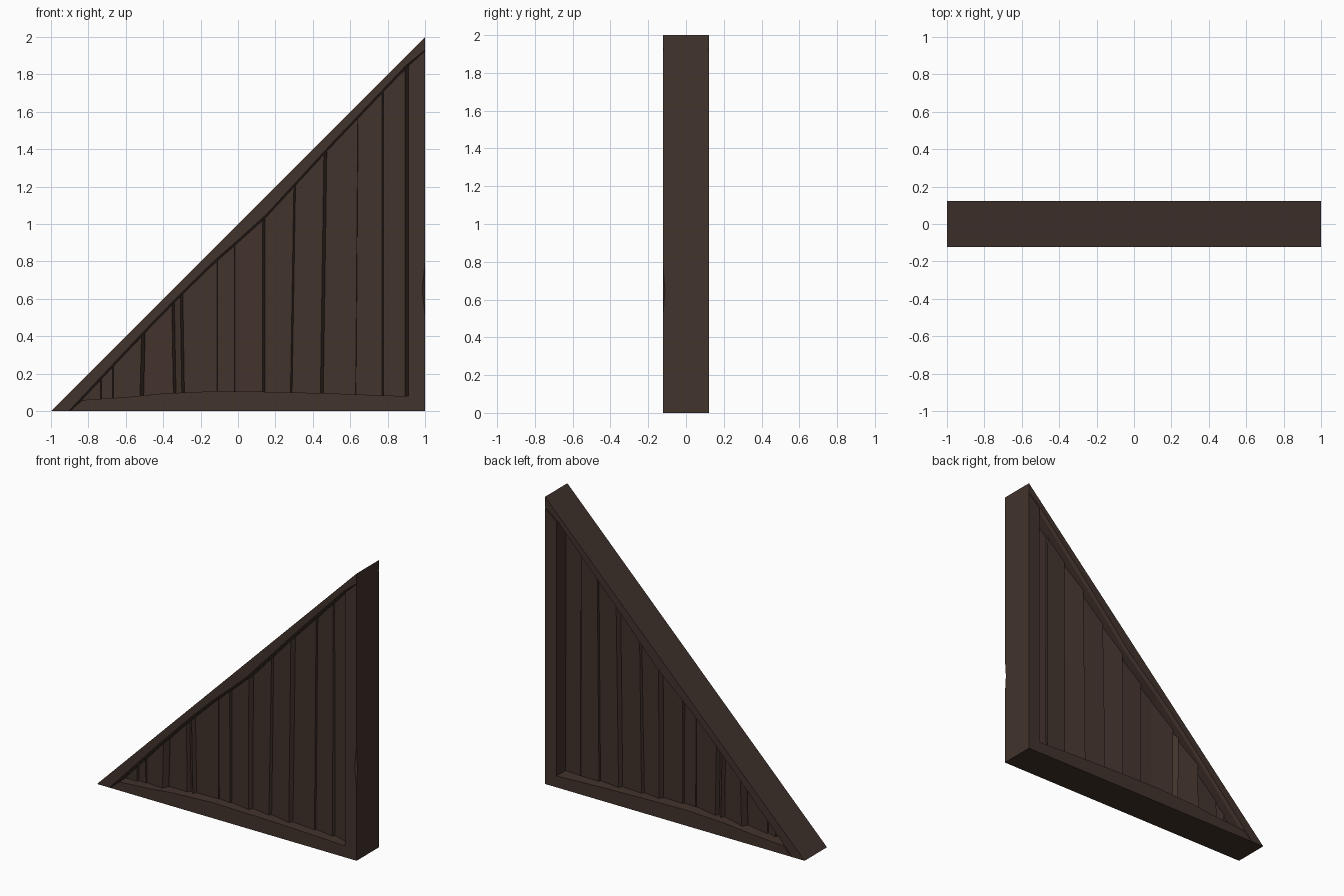
import bpy, bmesh, random

if "Cube" in bpy.data.objects:
    bpy.data.objects.remove(bpy.data.objects["Cube"])

random.seed(4)
wood = bpy.data.materials.new("dark_brown_wood")
wood.diffuse_color = (0.054, 0.033, 0.025, 1)
wood.use_nodes = True
wood.node_tree.nodes["Principled BSDF"].inputs["Base Color"].default_value = wood.diffuse_color


def loft(name, sections):
    """Solid through matching closed loops of 3D points, capped at both ends."""
    bm = bmesh.new()
    rings = [[bm.verts.new(p) for p in s] for s in sections]
    n = len(rings[0])
    for a, b in zip(rings, rings[1:]):
        for i in range(n):
            j = (i + 1) % n
            bm.faces.new((a[i], a[j], b[j], b[i]))
    bm.faces.new(rings[0])
    bm.faces.new(rings[-1])
    bmesh.ops.recalc_face_normals(bm, faces=bm.faces)
    mesh = bpy.data.meshes.new(name)
    bm.to_mesh(mesh)
    bm.free()
    mesh.materials.append(wood)
    obj = bpy.data.objects.new(name, mesh)
    bpy.context.collection.objects.link(obj)
    return obj


D = 0.123  # half depth of the frame

# Sloping rafter, hewn lower edge with a chamfer on both faces
under = [(1, 1.93), (0.9, 1.85), (0.5, 1.43), (0.15, 1.05),
         (0, 0.915), (-0.12, 0.81), (-0.3, 0.635), (-0.5, 0.43)]


def rafter_ring(y, drop):
    low = [(x, y, z - drop) for x, z in under]
    return [(-1, y, 0), (1, y, 2)] + low + [(-0.905 + drop, y, 0)]


loft("rafter", [rafter_ring(y, d) for y, d in
                ((-D, 0), (-D + 0.02, 0.016), (D - 0.02, 0.016), (D, 0))])

# Bottom beam with a gently bowed top
beam = [(-0.9, 0), (1, 0), (1, 0.08), (0.9, 0.08), (0.5, 0.095), (0.2, 0.103),
        (-0.1, 0.108), (-0.4, 0.095), (-0.6, 0.075), (-0.83, 0.06)]
loft("bottom_beam", [[(x, y, z) for x, z in beam] for y in (-D, D)])

# Upright post with a worn dent on its front outer edge:
# (height at inner side, height at outer side, dent)
levels = [(0.08, 0.08, 0.0005), (0.5, 0.5, 0.0005), (0.65, 0.65, 0.016),
          (0.8, 0.8, 0.0005), (1.845, 1.925, 0.0005)]
loft("upright_post", [[(0.91, -D, zi), (1 - dent, -D, zo), (1, -D + dent * 0.7, zo),
                       (1, D, zo), (0.91, D, zi)] for zi, zo, dent in levels])

# Upright boards, each twisted so its right edge stands forward:
# (seam x at foot, seam x at top, width of the step at the seam)
seams = [(-0.86, -0.86, 0), (-0.73, -0.73, 0.004), (-0.665, -0.665, 0.004),
         (-0.505, -0.495, 0.02), (-0.33, -0.34, 0.014), (-0.285, -0.295, 0.014),
         (-0.11, -0.11, 0.002), (-0.015, -0.015, 0.004), (0.145, 0.145, 0.014),
         (0.288, 0.308, 0.009), (0.455, 0.475, 0.016), (0.63, 0.642, 0.002),
         (0.777, 0.777, 0.007), (0.91, 0.91, 0.018)]


def board_ring(xl, xr, gl, gr, shift, back, top):
    """Twisted board section, cut along the slope at its top."""
    front_l, front_r = -0.045 + shift, -0.052 - 1.3 * gr + shift
    back_r, back_l = back + shift, back + 0.007 + 1.3 * gl + shift
    pts = [(xl, front_l), (xr - gr, front_r), (xr, -0.045 + shift),
           (xr, back_r), (xl + gl, back_l), (xl, back_r)]
    return [(x, y, x + 0.945 if top else 0.03) for x, y in pts]


for i, (a, b) in enumerate(zip(seams, seams[1:])):
    shift = random.uniform(-0.005, 0.005)
    lean = random.uniform(-0.006, 0.006)
    back = 0.022 if i == len(seams) - 2 else 0.042
    loft(f"board_{i + 1:02d}",
         [board_ring(a[0], b[0], a[2], b[2], shift, back, False),
          board_ring(a[1], b[1], a[2], b[2], shift + lean, back, True)])
